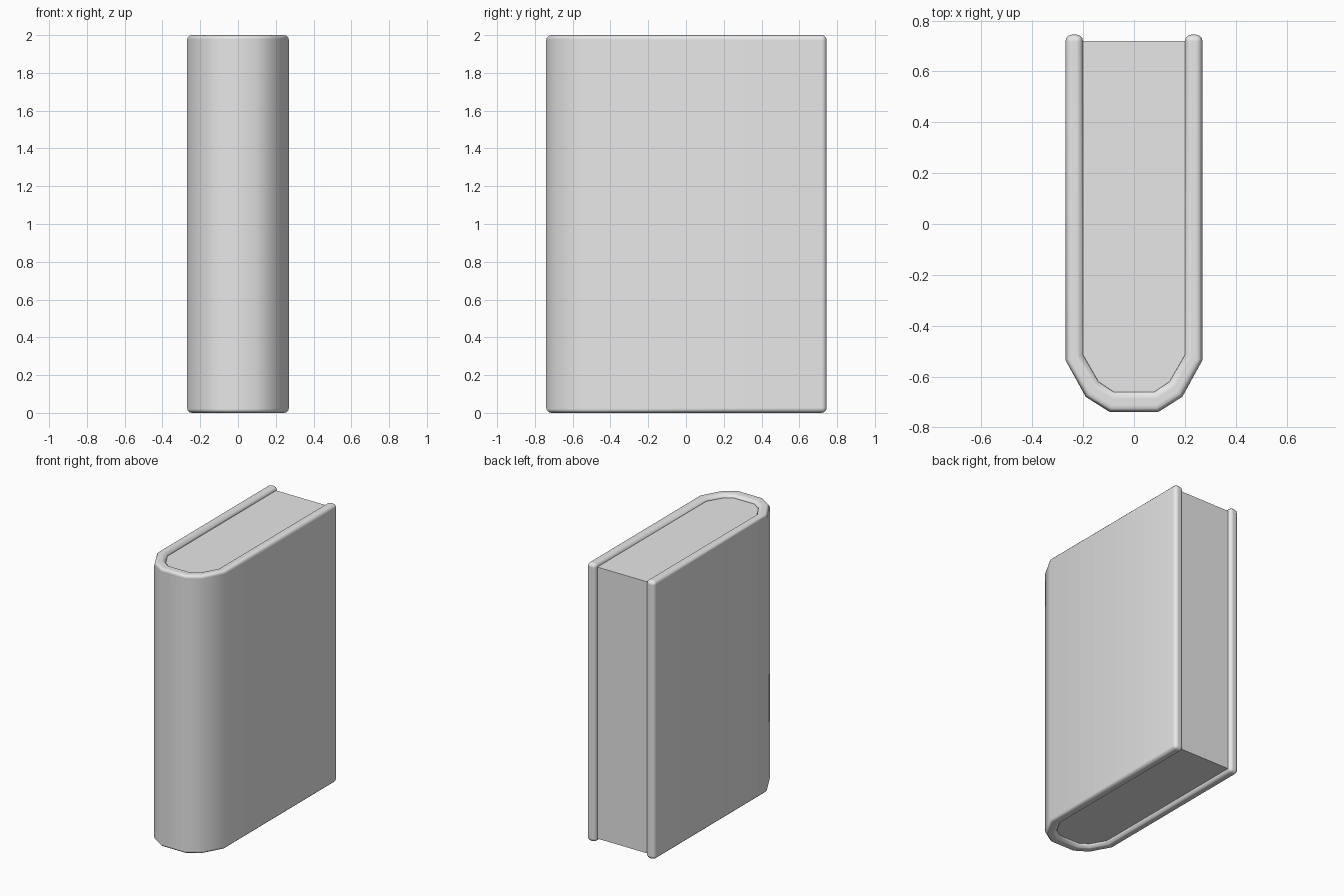
import bpy
import bmesh
import math

cube = bpy.data.objects.get("Cube")
if cube:
    bpy.data.objects.remove(cube, do_unlink=True)

# One plain grey for the whole book
grey = bpy.data.materials.new("plain grey")
grey.use_nodes = True
grey.diffuse_color = (0.8, 0.8, 0.8, 1)
grey.node_tree.nodes["Principled BSDF"].inputs["Base Color"].default_value = (0.8, 0.8, 0.8, 1)


def mirrored(half):
    """Complete a half outline, running from the fore edge to the spine."""
    return half + [(-x, y) for x, y in reversed(half)]


def extrude_outline(name, outline, bottom, top):
    """Raise a closed plan outline into a solid."""
    bm = bmesh.new()
    face = bm.faces.new([bm.verts.new((x, y, bottom)) for x, y in outline])
    raised = bmesh.ops.extrude_face_region(bm, geom=[face])["geom"]
    verts = [v for v in raised if isinstance(v, bmesh.types.BMVert)]
    bmesh.ops.translate(bm, verts=verts, vec=(0, 0, top - bottom))
    bmesh.ops.recalc_face_normals(bm, faces=bm.faces)
    mesh = bpy.data.meshes.new(name)
    bm.to_mesh(mesh)
    bm.free()
    mesh.materials.append(grey)
    obj = bpy.data.objects.new(name, mesh)
    bpy.context.collection.objects.link(obj)
    return obj


def smooth(obj, degrees):
    bpy.ops.object.select_all(action="DESELECT")
    obj.select_set(True)
    bpy.context.view_layer.objects.active = obj
    bpy.ops.object.shade_smooth_by_angle(angle=math.radians(degrees))


outer = [(0.27, 0.745), (0.27, -0.535), (0.19, -0.68), (0.095, -0.74)]
inner = [(0.2, 0.745), (0.2, -0.515), (0.14, -0.62), (0.08, -0.66)]

# Cover: both boards and the faceted spine in one wrap, with rounded edges
cover = extrude_outline("cover", mirrored(outer) + mirrored(inner)[::-1], 0, 2)
smooth(cover, 180)
bevel = cover.modifiers.new("rounded edges", "BEVEL")
bevel.width = 0.027
bevel.segments = 3
bevel.limit_method = "ANGLE"
bevel.angle_limit = math.radians(45)
bevel.harden_normals = True

# Page block: fills the cover, set slightly back from its edges
pages = extrude_outline("pages", mirrored([(0.202, 0.72)] + inner[1:]), 0.025, 1.975)
smooth(pages, 40)
